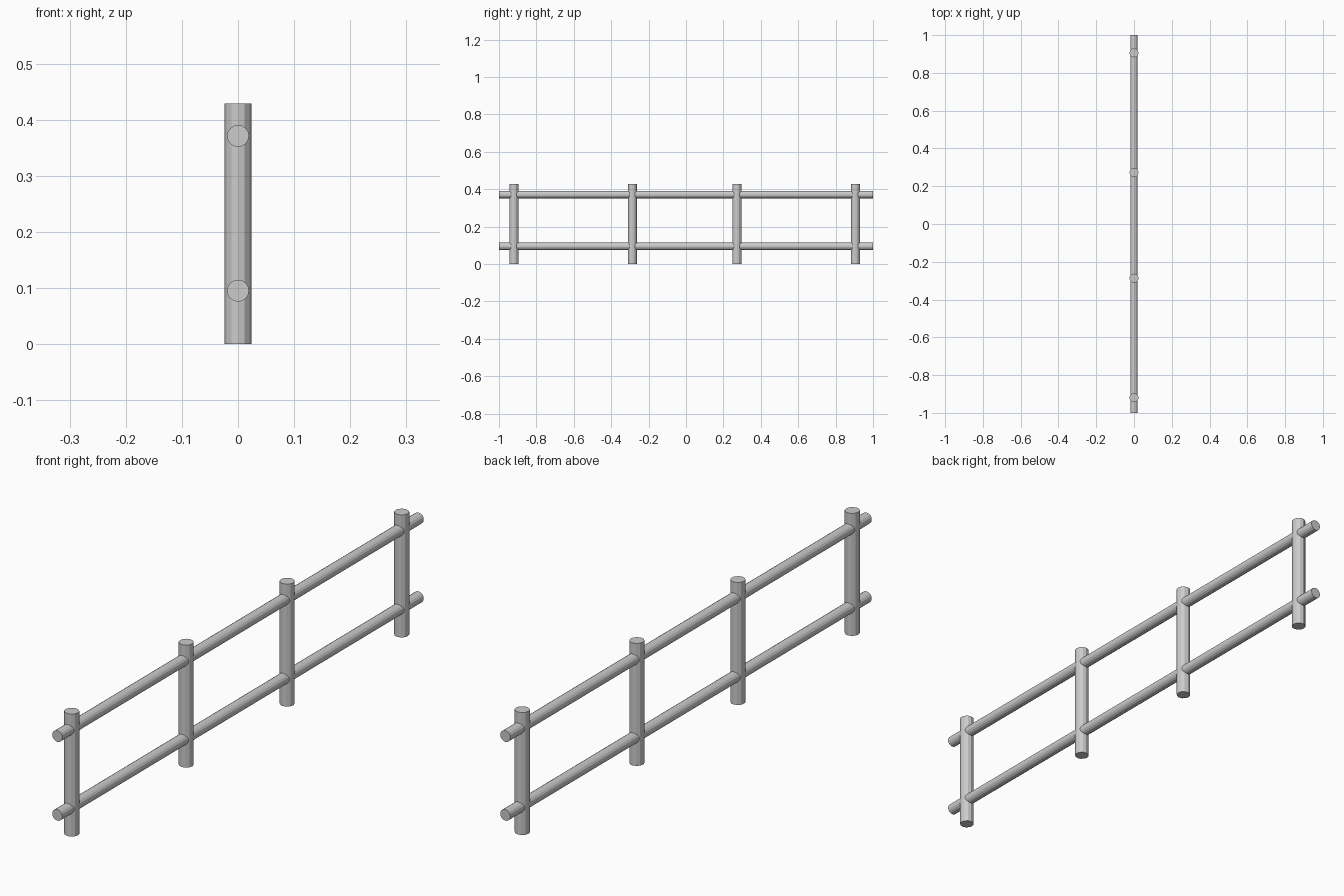
import bpy
import math

if "Cube" in bpy.data.objects:
    bpy.data.objects.remove(bpy.data.objects["Cube"])

POST_RADIUS, POST_HEIGHT = 0.024, 0.429
RAIL_RADIUS, RAIL_LENGTH = 0.0196, 2.0


def rod(name, radius, length, location, sides, rotation=(0, 0, 0)):
    bpy.ops.mesh.primitive_cylinder_add(
        vertices=sides, radius=radius, depth=length,
        location=location, rotation=rotation)
    obj = bpy.context.object
    obj.name = name
    return obj


# Upright posts, slightly unevenly spaced
for i, y in enumerate((-0.92, -0.287, 0.272, 0.906), 1):
    rod(f"post_{i}", POST_RADIUS, POST_HEIGHT, (0, y, POST_HEIGHT / 2), 12,
        (0, 0, math.pi / 2))

# Long rails passing through every post
for name, z in (("lower_rail", 0.095), ("upper_rail", 0.371)):
    rod(name, RAIL_RADIUS, RAIL_LENGTH, (0, 0, z), 16, (math.pi / 2, 0, 0))
